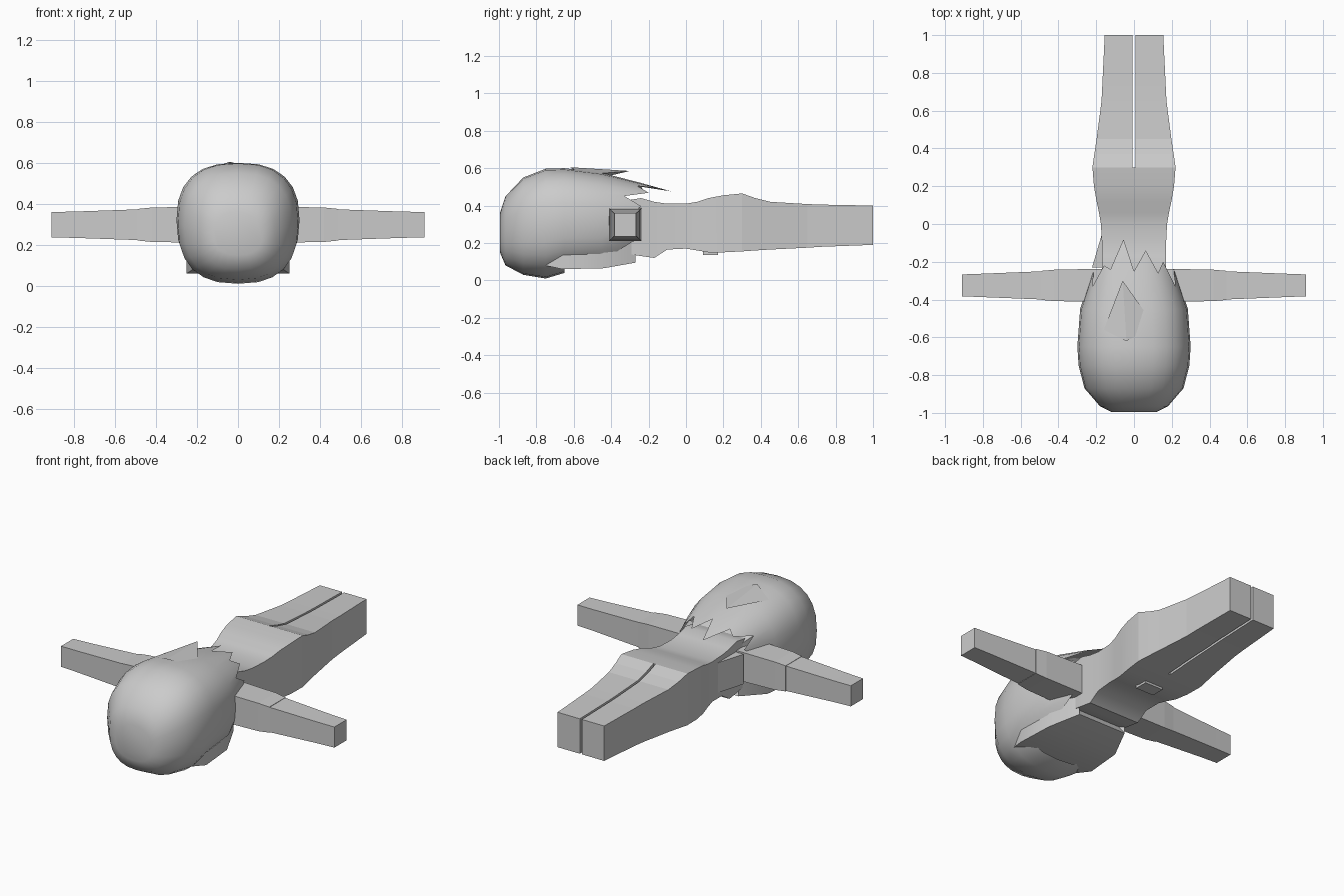
import bpy, math

if "Cube" in bpy.data.objects:
    bpy.data.objects.remove(bpy.data.objects["Cube"])

def make(name, verts, faces, smooth=None):
    me = bpy.data.meshes.new(name)
    me.from_pydata(verts, [], faces)
    me.update()
    ob = bpy.data.objects.new(name, me)
    bpy.context.collection.objects.link(ob)
    bpy.ops.object.select_all(action='DESELECT')
    ob.select_set(True)
    bpy.context.view_layer.objects.active = ob
    bpy.ops.object.mode_set(mode='EDIT')
    bpy.ops.mesh.select_all(action='SELECT')
    bpy.ops.mesh.normals_make_consistent(inside=False)
    bpy.ops.object.mode_set(mode='OBJECT')
    if smooth:
        bpy.ops.object.shade_smooth_by_angle(angle=math.radians(smooth))
    return ob

def loft(name, rings, skip=lambda i, k: False, caps=(True, True), smooth=None):
    n = len(rings[0])
    verts = [p for r in rings for p in r]
    faces = []
    for i in range(len(rings) - 1):
        for k in range(n):
            if not skip(i, k):
                j = (k + 1) % n
                faces.append((i*n + k, i*n + j, (i+1)*n + j, (i+1)*n + k))
    if caps[0]:
        faces.append(tuple(range(n)))
    if caps[1]:
        faces.append(tuple(range(len(verts) - n, len(verts))))
    return make(name, verts, faces, smooth)

def rect_y(y, x0, x1, z0, z1):
    return [(x0, y, z0), (x1, y, z0), (x1, y, z1), (x0, y, z1)]

def rect_x(x, r, rz):
    return [(x, -.325-r, .298-rz), (x, -.325+r, .298-rz), (x, -.325+r, .298+rz), (x, -.325-r, .298+rz)]

# torso: (y, half width, bottom, top)
torso = [(-.42, .15, .19, .40), (-.30, .17, .14, .43), (-.24, .17, .13, .44), (-.17, .17, .12, .42),
         (-.10, .17, .165, .41), (0, .175, .17, .41), (.06, .185, .16, .42), (.12, .198, .15, .44),
         (.20, .212, .15, .455), (.30, .22, .155, .465)]
loft("torso", [rect_y(y, -w, w, a, b) for y, w, a, b in torso], smooth=30)

# side flare and belt buckle
loft("side_flap", [rect_y(-.23, -.222, -.16, .2, .38), rect_y(-.06, -.172, -.16, .2, .38)])
loft("belt_buckle", [rect_y(.09, -.06, .06, .137, .17), rect_y(.17, -.06, .06, .137, .17)])

# legs
leg = [(.30, .22, .155, .465), (.37, .21, .16, .44), (.45, .198, .165, .42), (.65, .172, .175, .408),
       (.73, .168, .18, .405), (1, .155, .19, .40)]
for s, side in ((1, "right"), (-1, "left")):
    loft(side + "_leg", [rect_y(y, s*.007, s*w, a, b) for y, w, a, b in leg])
    # arm, sleeve and hand
    loft(side + "_arm", [rect_x(s*x, r, q) for x, r, q in
                         ((.15, .085, .085), (.4, .078, .078), (.8, .062, .064), (.91, .058, .062))])
    loft(side + "_sleeve", [rect_x(s*x, r, q) for x, r, q in ((.17, .088, .088), (.42, .083, .084), (.49, .077, .077))])

# head block with chin
head = [(-.85, .19, .10, .45), (-.66, .25, .06, .50), (-.44, .235, .065, .47),
        (-.27, .16, .095, .40), (-.30, .14, .145, .40)]
loft("head", [rect_y(y, -w, w, a, b) for y, w, a, b in head], smooth=30)

# hair shell with jagged end
N = 24
def hair_pt(k, y, w, z0, z1, e=2.5):
    a = 2*math.pi*k/N
    f = lambda v: math.copysign(abs(v)**(2/e), v)
    return (w*f(math.cos(a)), y, (z0+z1)/2 + (z1-z0)/2*f(math.sin(a)))

shell = [(-.995, .12, .15, .36), (-.965, .18, .08, .45), (-.87, .262, .03, .55), (-.75, .293, .01, .597),
         (-.65, .30, .04, .60), (-.45, .285, .055, .575)]
rings = [[hair_pt(k, *r) for k in range(N)] for r in shell]
tips = [-.33, -.24, -.33, -.20, -.26, -.14, -.25, -.08, -.24, -.22, -.33, -.25, -.33,
        -.36, -.27, -.40, -.42, -.42, -.42, -.42, -.42, -.40, -.27, -.36]
end = []
for k, y in enumerate(tips):
    t = (y + .45)/.35
    end.append(hair_pt(k, y, .285 - .115*t, .055 + .15*t, .575 - .09*t))
rings.append(end)
loft("hair", rings, skip=lambda i, k: i >= 4 and 15 <= k <= 20, caps=(True, False), smooth=60)

# raised top lock
make("top_lock", [(-.16, -.56, .565), (.11, -.54, .565), (-.06, -.30, .585), (-.04, -.62, .605), (-.04, -.45, .55)],
     [(0, 3, 2), (3, 1, 2), (0, 2, 4), (4, 2, 1), (0, 4, 3), (3, 4, 1)])
